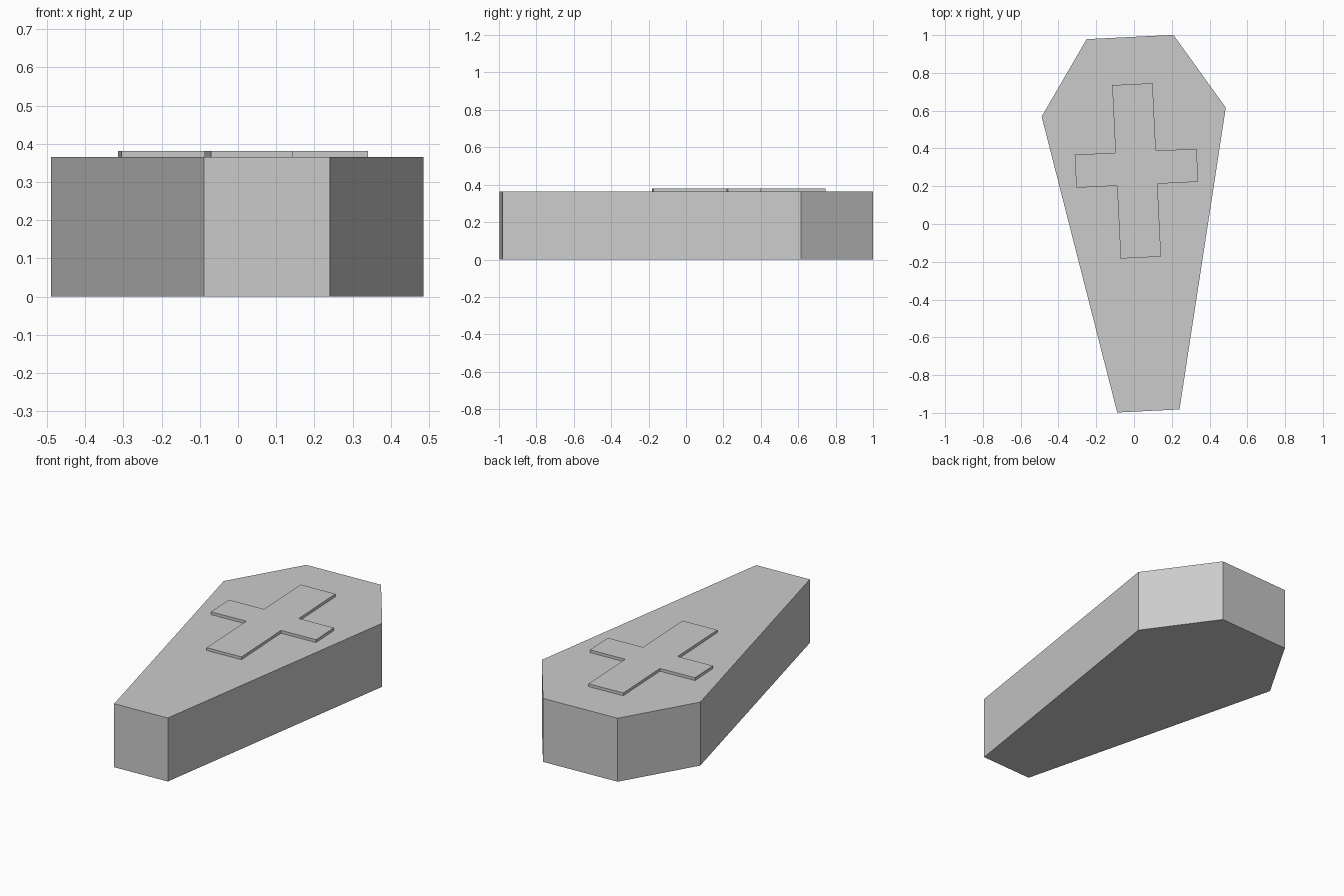
import bpy, bmesh, math

if "Cube" in bpy.data.objects:
    bpy.data.objects.remove(bpy.data.objects["Cube"])


def mirrored_prism(name, half_profile, z0, z1):
    """Extrude an outline given by its right half (top to bottom), mirrored in x."""
    outline = half_profile + [(-x, y) for x, y in reversed(half_profile)]
    bm = bmesh.new()
    base = bm.faces.new([bm.verts.new((x, y, z0)) for x, y in outline])
    top = bmesh.ops.extrude_face_region(bm, geom=[base], use_keep_orig=True)
    for v in top["geom"]:
        if isinstance(v, bmesh.types.BMVert):
            v.co.z = z1
    bmesh.ops.recalc_face_normals(bm, faces=bm.faces)
    mesh = bpy.data.meshes.new(name)
    bm.to_mesh(mesh)
    bm.free()
    obj = bpy.data.objects.new(name, mesh)
    bpy.context.collection.objects.link(obj)
    # whole model sits slightly turned about z
    obj.location.x = 0.0275
    obj.rotation_euler.z = math.radians(2.8)
    return obj


# Six-sided coffin body
mirrored_prism("coffin_body",
               [(0.23, 0.991), (0.488, 0.593), (0.165, -0.991)], 0.0, 0.365)

# Thin raised cross on the lid
mirrored_prism("lid_cross",
               [(0.107, 0.741), (0.107, 0.383), (0.323, 0.383),
                (0.323, 0.208), (0.107, 0.208), (0.107, -0.178)], 0.365, 0.381)
